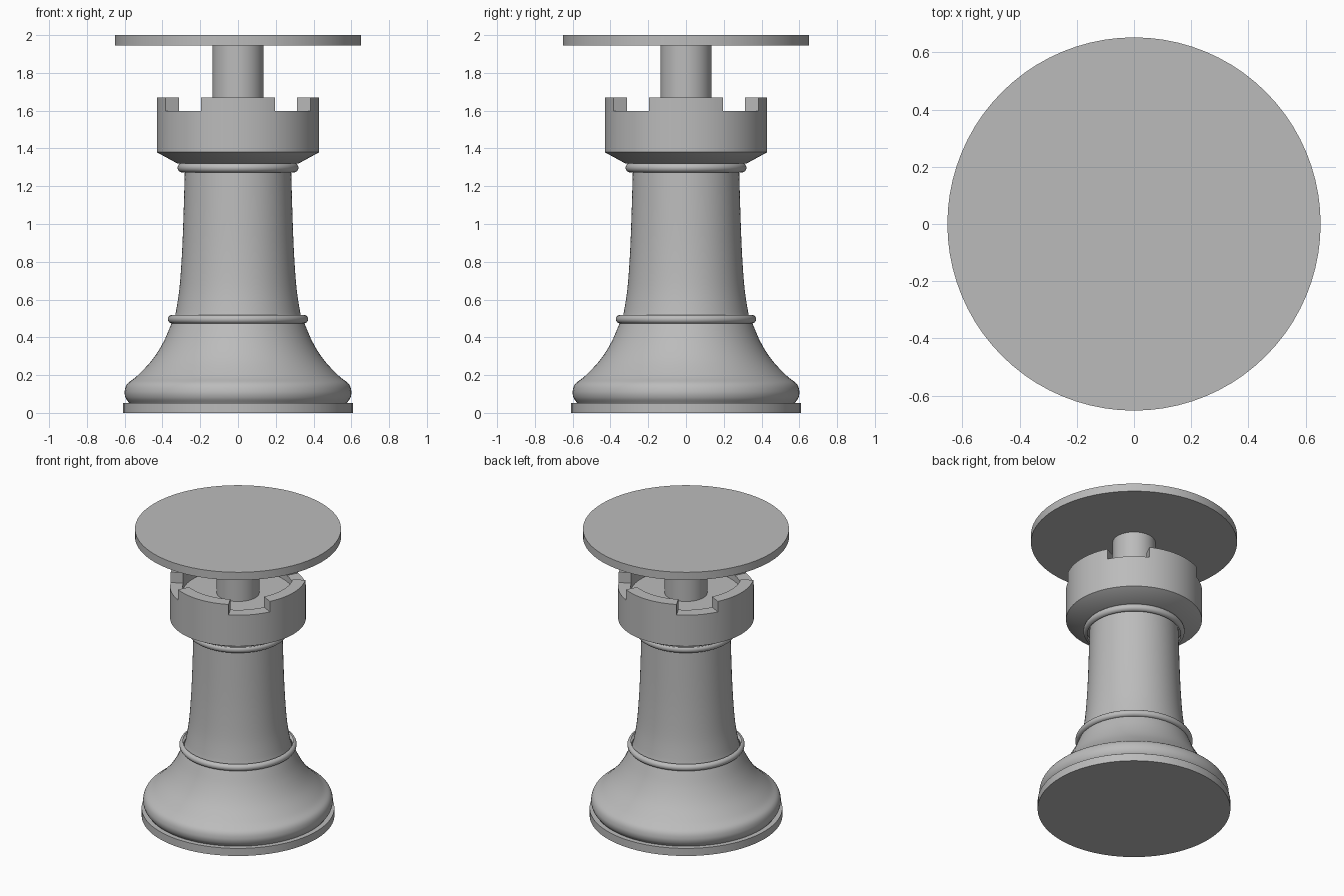
import bpy, bmesh
from math import sin, cos, pi, radians, atan2
from mathutils import Vector

SEGMENTS = 80

cube = bpy.data.objects.get("Cube")
if cube:
    bpy.data.objects.remove(cube, do_unlink=True)

# One stone grey for everything
grey = bpy.data.materials.new("stone_grey")
grey.use_nodes = True
colour = (0.5, 0.5, 0.5, 1)
grey.diffuse_color = colour
grey.node_tree.nodes["Principled BSDF"].inputs["Base Color"].default_value = colour


def smooth_profile(points, steps=6):
    """Pass a soft curve through (radius, height) points."""
    p = [Vector(q) for q in points]
    p = [2 * p[0] - p[1]] + p + [2 * p[-1] - p[-2]]
    out = []
    for a, b, c, d in zip(p, p[1:], p[2:], p[3:]):
        for i in range(steps):
            t = i / steps
            out.append(0.5 * (2 * b + (c - a) * t + (2 * a - 5 * b + 4 * c - d) * t ** 2
                              + (3 * b - a - 3 * c + d) * t ** 3))
    return out + [p[-2]]


def bead_profile(radius, height, thick, steps=12):
    """Half-round moulding, bulging outwards."""
    angles = [pi * i / steps - pi / 2 for i in range(steps + 1)]
    return [(radius + thick * cos(a), height + thick * sin(a)) for a in angles]


def lathe(profile):
    """Spin a profile, listed from bottom to top, about the z axis."""
    bm = bmesh.new()
    rings = []
    for r, z in profile:
        if r == 0:
            rings.append([bm.verts.new((0, 0, z))] * SEGMENTS)
        else:
            rings.append([bm.verts.new((r * cos(2 * pi * i / SEGMENTS),
                                        r * sin(2 * pi * i / SEGMENTS), z))
                          for i in range(SEGMENTS)])
    for low, high in zip(rings, rings[1:]):
        for i in range(SEGMENTS):
            j = (i + 1) % SEGMENTS
            corners = list(dict.fromkeys((low[i], low[j], high[j], high[i])))
            bm.faces.new(corners)
    return bm


def finish(name, bm):
    bmesh.ops.recalc_face_normals(bm, faces=bm.faces[:])
    mesh = bpy.data.meshes.new(name)
    bm.to_mesh(mesh)
    bm.free()
    mesh.materials.append(grey)
    obj = bpy.data.objects.new(name, mesh)
    bpy.context.collection.objects.link(obj)
    bpy.ops.object.select_all(action='DESELECT')
    obj.select_set(True)
    bpy.context.view_layer.objects.active = obj
    bpy.ops.object.shade_smooth_by_angle(angle=radians(30))


def disc(name, radius, bottom, top):
    finish(name, lathe([(0, bottom), (radius, bottom), (radius, top), (0, top)]))


# Foot, and the flared base above it
disc("foot_disc", 0.61, 0, 0.053)
finish("flared_base", lathe(smooth_profile([
    (0.575, 0.05), (0.595, 0.08), (0.6, 0.115), (0.585, 0.155), (0.535, 0.195),
    (0.455, 0.28), (0.395, 0.375), (0.345, 0.49)])))

# Column with a bead at each end
finish("lower_bead", lathe(bead_profile(0.348, 0.496, 0.023)))
finish("column", lathe(smooth_profile([
    (0.34, 0.49), (0.328, 0.54), (0.31, 0.66), (0.298, 0.82), (0.29, 1.0), (0.281, 1.3)])))
finish("upper_bead", lathe(bead_profile(0.295, 1.298, 0.025)))

# Crown: cup with a raised merlon on each of the four axes
crown = lathe([(0.28, 1.32), (0.32, 1.32), (0.43, 1.38), (0.43, 1.597),
               (0.35, 1.597), (0.35, 1.555), (0, 1.555)])
crown.normal_update()
merlons = []
for f in crown.faces:
    c = f.calc_center_median()
    turn = (atan2(c.y, c.x) + pi / 4) % (pi / 2) - pi / 4
    if min(v.co.z for v in f.verts) > 1.59 and abs(turn) < radians(27):
        merlons.append(f)
raised = bmesh.ops.extrude_face_region(crown, geom=merlons)["geom"]
bmesh.ops.translate(crown, vec=(0, 0, 0.073),
                    verts=[v for v in raised if isinstance(v, bmesh.types.BMVert)])
leftover = [f for f in merlons if f.is_valid]
if leftover:
    bmesh.ops.delete(crown, geom=leftover, context='FACES_ONLY')
finish("crown", crown)

# Post carrying the round top
finish("post", lathe([(0.135, 1.55), (0.135, 1.95)]))
disc("round_top", 0.652, 1.945, 2.0)
